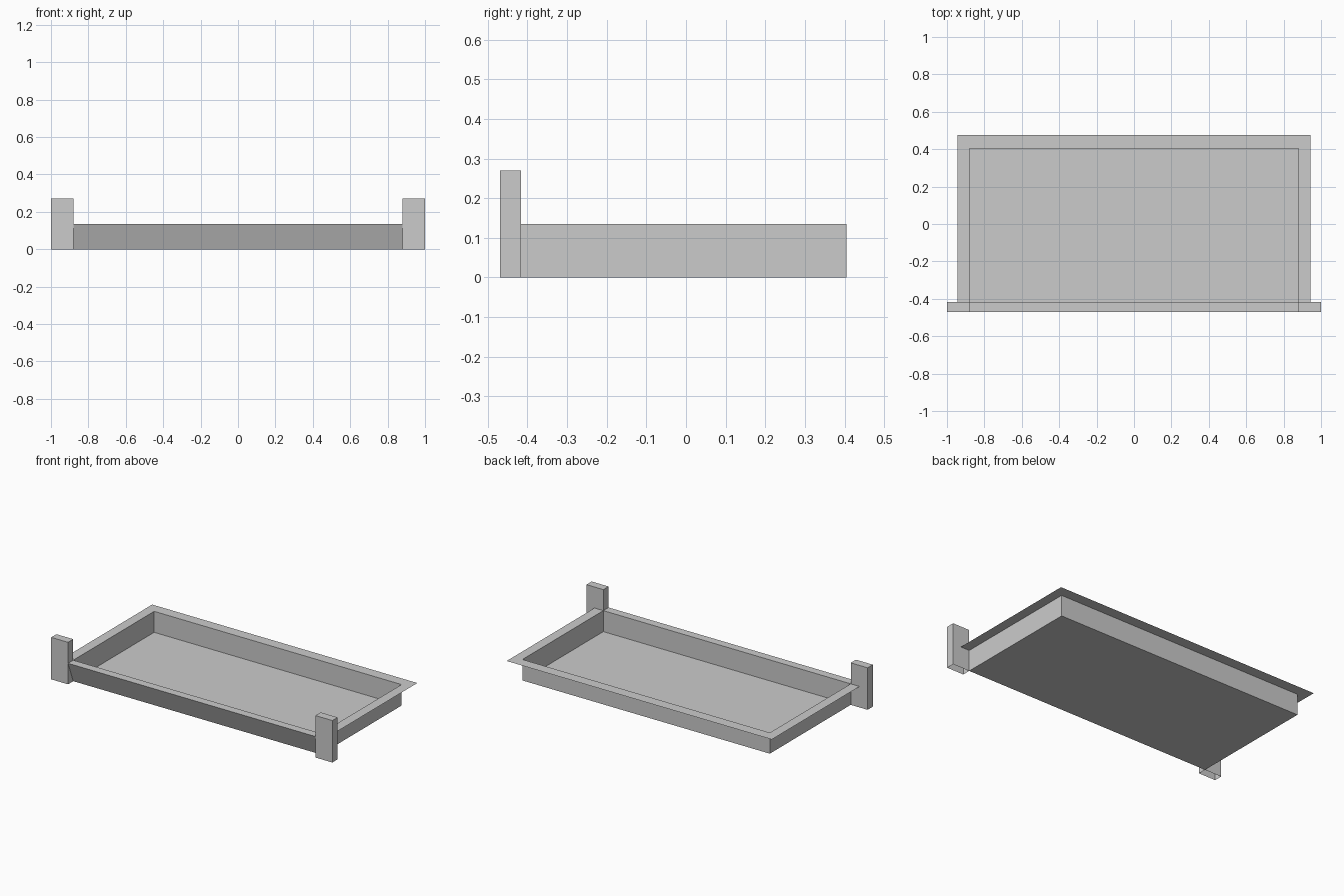
import bpy
import bmesh

cube = bpy.data.objects.get("Cube")
if cube:
    bpy.data.objects.remove(cube, do_unlink=True)

# Main dimensions
IN_X, OUT_X = 0.88, 0.943
FRONT, LIP_FRONT = -0.417, -0.47
BACK, RIM_BACK = 0.405, 0.475
TOP, POST_TOP = 0.135, 0.27

grey = bpy.data.materials.new("plain grey")
grey.use_nodes = True
colour = (0.6, 0.6, 0.6, 1)
grey.diffuse_color = colour
grey.node_tree.nodes["Principled BSDF"].inputs["Base Color"].default_value = colour


def finish(name, bm):
    """Turn a bmesh into a flat shaded object."""
    mesh = bpy.data.meshes.new(name)
    bm.to_mesh(mesh)
    bm.free()
    mesh.materials.append(grey)
    obj = bpy.data.objects.new(name, mesh)
    bpy.context.collection.objects.link(obj)
    return obj


def sheet(name, outlines):
    """Build thin sheet faces from corner lists."""
    bm = bmesh.new()
    for outline in outlines:
        bm.faces.new([bm.verts.new(p) for p in outline])
    bmesh.ops.remove_doubles(bm, verts=bm.verts, dist=0.0001)
    return finish(name, bm)


def open_box(name, x, y, z, open_side):
    """Box between ranges, missing its top (+1) or bottom (-1)."""
    bm = bmesh.new()
    bmesh.ops.create_cube(bm, size=1)
    for v in bm.verts:
        v.co = [r[0] if c < 0 else r[1] for c, r in zip(v.co, (x, y, z))]
    bm.normal_update()
    gone = [f for f in bm.faces if f.normal.z * open_side > 0.5]
    bmesh.ops.delete(bm, geom=gone, context='FACES')
    return finish(name, bm)


def flat(x0, x1, y0, y1):
    return [(x0, y0, TOP), (x1, y0, TOP), (x1, y1, TOP), (x0, y1, TOP)]


# Tray with floor and four upright walls
open_box("tray", (-IN_X, IN_X), (FRONT, BACK), (0, TOP), 1)

# Flat rim around the sides and back
sheet("rim", [
    flat(-OUT_X, -IN_X, FRONT, BACK),
    flat(IN_X, OUT_X, FRONT, BACK),
    [(-OUT_X, BACK, TOP), (-IN_X, BACK, TOP), (IN_X, BACK, TOP),
     (OUT_X, BACK, TOP), (OUT_X, RIM_BACK, TOP), (-OUT_X, RIM_BACK, TOP)],
])

# Front lip with its sloping face
sheet("front_lip", [
    flat(-IN_X, IN_X, LIP_FRONT, FRONT),
    [(-IN_X, FRONT, 0), (IN_X, FRONT, 0),
     (IN_X, LIP_FRONT, TOP), (-IN_X, LIP_FRONT, TOP)],
])

# Upright posts at the front corners, open underneath
for side, sign in (("left", 1), ("right", -1)):
    open_box(side + "_post", sorted((sign * IN_X, sign)),
             (LIP_FRONT, FRONT), (0, POST_TOP), -1)
